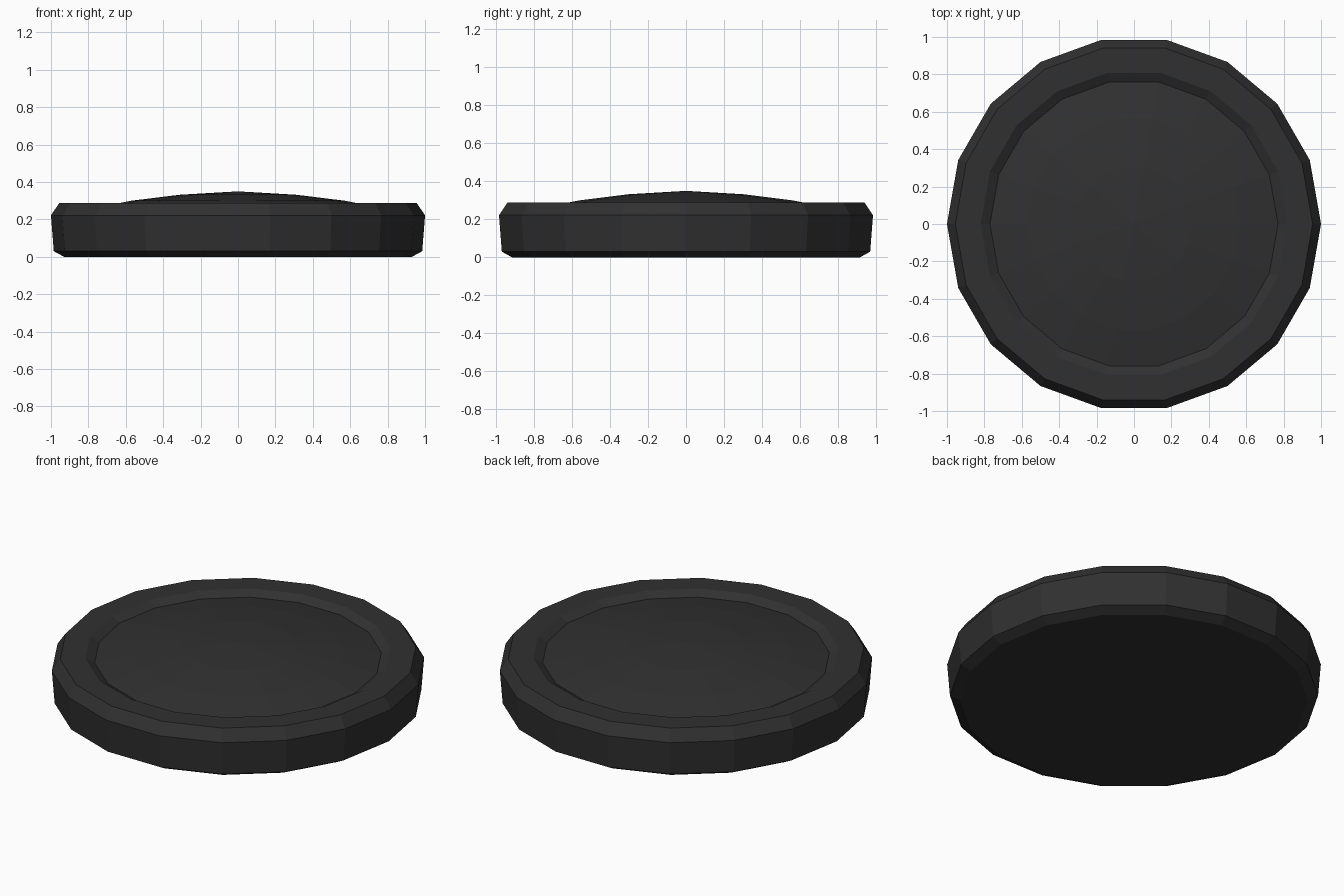
import bpy, bmesh, math

if "Cube" in bpy.data.objects:
    bpy.data.objects.remove(bpy.data.objects["Cube"])

SIDES = 18

mat = bpy.data.materials.new("dark_rubber")
mat.diffuse_color = (0.03, 0.03, 0.03, 1)
mat.use_nodes = True
mat.node_tree.nodes["Principled BSDF"].inputs["Base Color"].default_value = mat.diffuse_color


def lathe(name, profile):
    """Revolve (radius, z) points into a flat-shaded low-poly part."""
    bm = bmesh.new()
    verts = [bm.verts.new((r, 0, z)) for r, z in profile]
    edges = [bm.edges.new(pair) for pair in zip(verts, verts[1:])]
    bmesh.ops.spin(bm, geom=verts + edges, cent=(0, 0, 0), axis=(0, 0, 1),
                   angle=math.tau, steps=SIDES, use_duplicate=False)
    bmesh.ops.remove_doubles(bm, verts=bm.verts, dist=0.0005)
    bmesh.ops.recalc_face_normals(bm, faces=bm.faces)
    mesh = bpy.data.meshes.new(name)
    bm.to_mesh(mesh)
    bm.free()
    mesh.materials.append(mat)
    obj = bpy.data.objects.new(name, mesh)
    bpy.context.collection.objects.link(obj)
    return obj


# Single closed disc: flat base, chamfered rim, sunken groove, domed top
lathe("domed_disc", [
    (0, 0), (0.93, 0), (0.985, 0.03),                # base and lower chamfer
    (1.0, 0.222), (0.955, 0.288), (0.82, 0.288),     # wall, upper chamfer, rim
    (0.77, 0.26),                                    # groove
    (0.57, 0.30), (0.31, 0.332), (0, 0.35),          # dome
])
